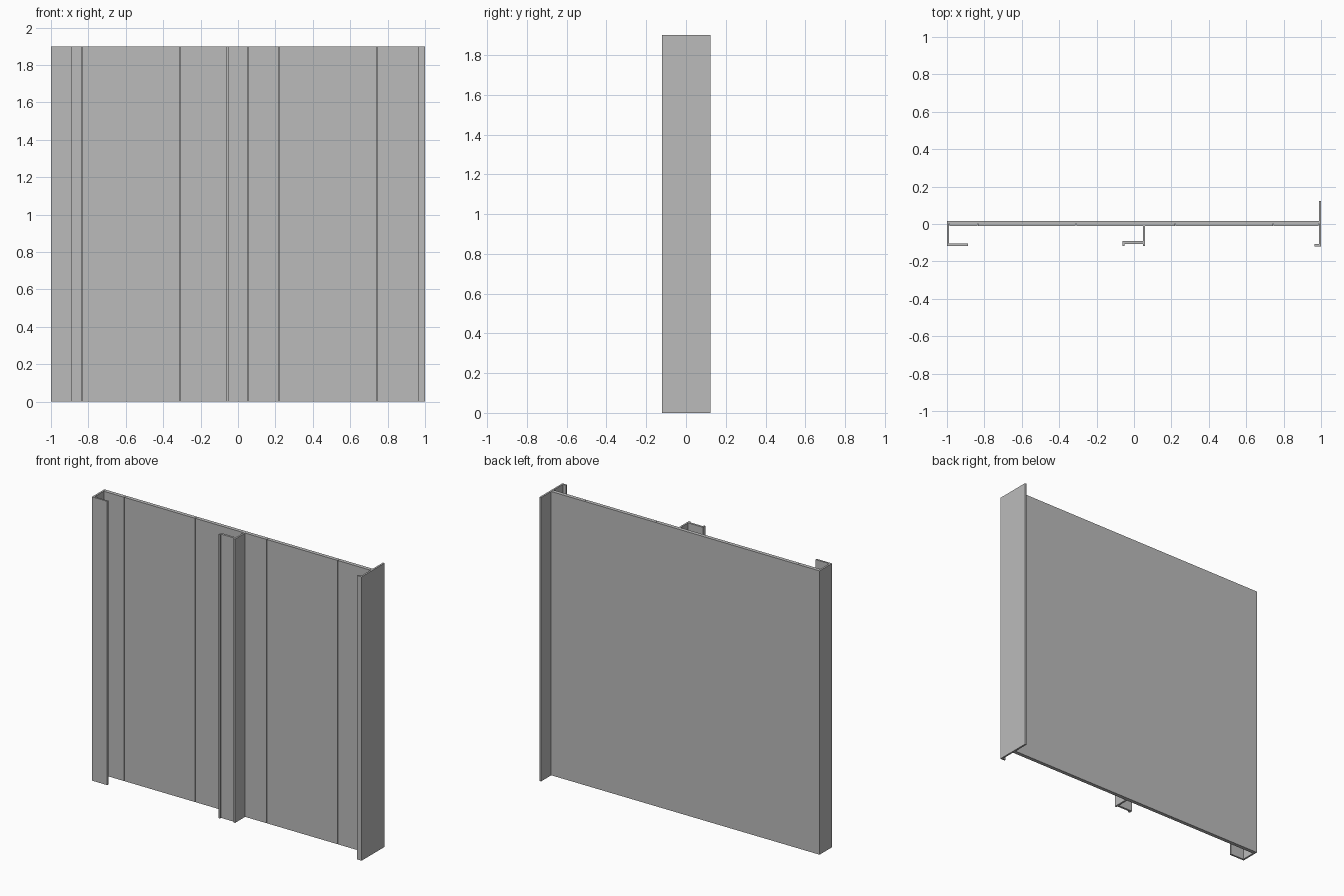
import bpy
import bmesh

cube = bpy.data.objects.get("Cube")
if cube:
    bpy.data.objects.remove(cube, do_unlink=True)

HEIGHT = 1.9
T = 0.012          # sheet thickness
BACK, FRONT = 0.015, -0.01
LIP = -0.117       # front edge of the hooks

metal = bpy.data.materials.new("grey metal")
metal.use_nodes = True
metal.diffuse_color = (0.5, 0.5, 0.5, 1)
metal.node_tree.nodes["Principled BSDF"].inputs["Base Color"].default_value = (0.5, 0.5, 0.5, 1)


def extrude_profile(name, points):
    """Raise a closed plan outline to the full height."""
    bm = bmesh.new()
    face = bm.faces.new([bm.verts.new((x, y, 0)) for x, y in points])
    top = bmesh.ops.extrude_face_region(bm, geom=[face])["geom"]
    bmesh.ops.translate(bm, vec=(0, 0, HEIGHT),
                        verts=[v for v in top if isinstance(v, bmesh.types.BMVert)])
    bmesh.ops.recalc_face_normals(bm, faces=bm.faces)
    mesh = bpy.data.meshes.new(name)
    bm.to_mesh(mesh)
    bm.free()
    mesh.materials.append(metal)
    obj = bpy.data.objects.new(name, mesh)
    bpy.context.collection.objects.link(obj)
    return obj


def sheet(name, x0, x1, y0, y1):
    return extrude_profile(name, [(x0, y0), (x1, y0), (x1, y1), (x0, y1)])


# Continuous back sheet
sheet("back_sheet", -1 + T, 1 - T, 0.002, BACK)

# Front boards separated by narrow seams
seams = [-1 + T, -0.835, -0.31, 0.22, 0.745, 1 - T]
for i, (a, b) in enumerate(zip(seams, seams[1:])):
    sheet(f"front_board_{i + 1}", a + 0.002, b - 0.002, FRONT, 0.002)

# Hooked edge channel on the right
extrude_profile("right_channel", [
    (-1, BACK), (-1, LIP), (-0.887, LIP), (-0.887, LIP + T),
    (-1 + T, LIP + T), (-1 + T, BACK)])

# Stepped centre rail
extrude_profile("centre_rail", [
    (0.06, FRONT), (0.06, LIP), (0.048, LIP), (0.048, -0.106),
    (-0.05, -0.106), (-0.05, LIP), (-0.062, LIP), (-0.062, -0.092),
    (0.048, -0.092), (0.048, FRONT)])

# Tall flange with a short lip on the left
extrude_profile("left_flange", [
    (1, 0.122), (1, -0.12), (0.966, -0.12), (0.966, -0.12 + T),
    (1 - T, -0.12 + T), (1 - T, 0.122)])
